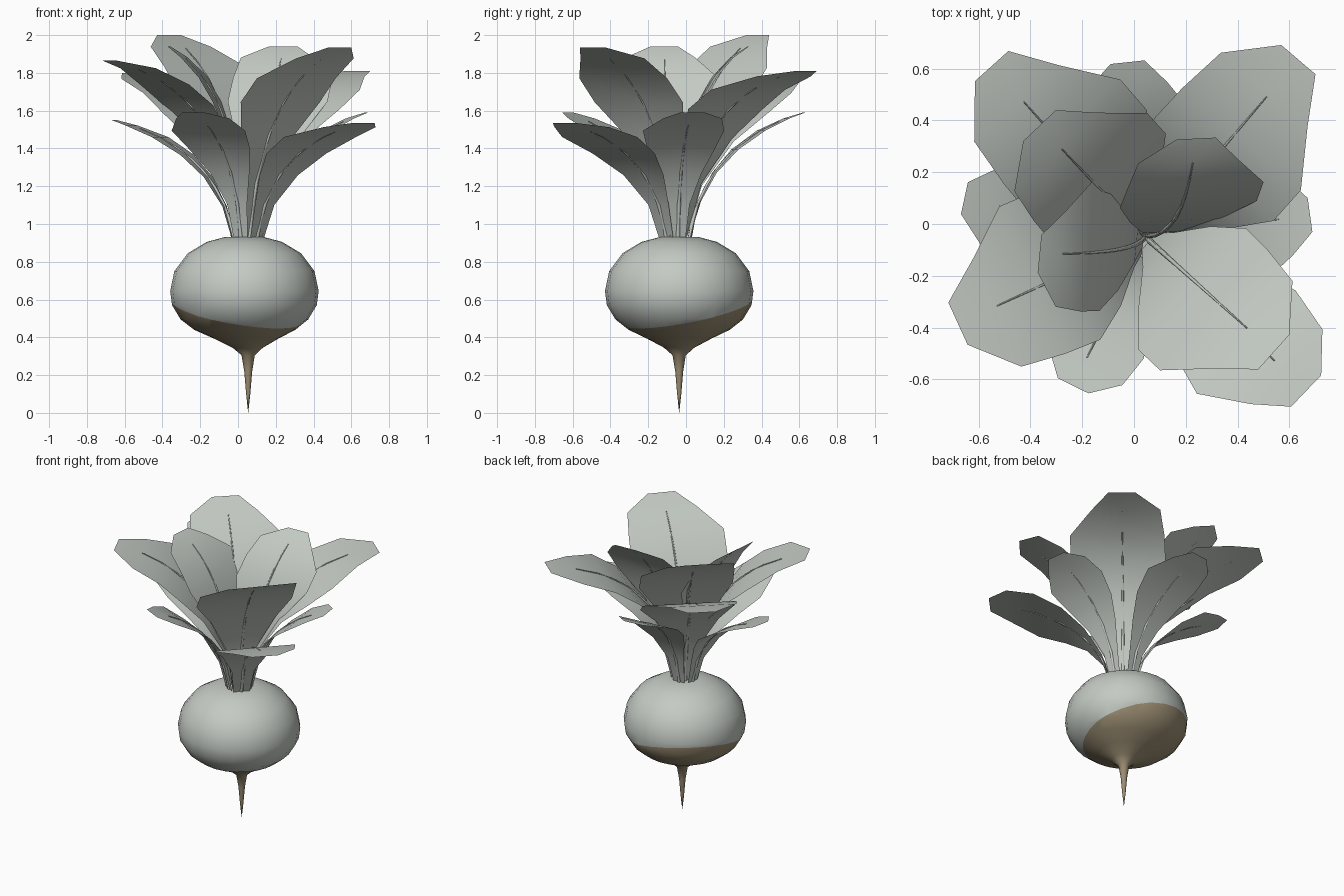
import bpy, bmesh, math
from mathutils import Vector

cube = bpy.data.objects.get("Cube")
if cube:
    bpy.data.objects.remove(cube, do_unlink=True)


def material(name, rgb):
    mat = bpy.data.materials.new(name)
    mat.use_nodes = True
    mat.diffuse_color = (*rgb, 1)
    mat.node_tree.nodes["Principled BSDF"].inputs["Base Color"].default_value = (*rgb, 1)
    return mat


PALE = material("pale_grey_green", (0.55, 0.59, 0.55))
EARTH = material("earthy_tan", (0.33, 0.27, 0.17))
CENTRE = Vector((0.034, -0.036, 0))
CROWN = Vector((0.047, -0.053, 0.91))


def add_object(name, data, *mats):
    for mat in mats:
        data.materials.append(mat)
    obj = bpy.data.objects.new(name, data)
    bpy.context.collection.objects.link(obj)
    return obj


def finish(name, bm, *mats):
    mesh = bpy.data.meshes.new(name)
    bm.to_mesh(mesh)
    bm.free()
    for poly in mesh.polygons:
        poly.use_smooth = True
    return add_object(name, mesh, *mats)


# Bulb and tapering tail root, turned from one profile
profile = [(0, 0.925), (0.1, 0.932), (0.2, 0.905), (0.3, 0.845), (0.371, 0.75),
           (0.393, 0.645), (0.383, 0.57), (0.338, 0.495), (0.268, 0.44), (0.17, 0.393),
           (0.08, 0.345), (0.035, 0.305), (0.021, 0.22), (0.011, 0.1), (0, 0)]
bm = bmesh.new()
ring = [bm.verts.new(CENTRE + Vector((r, 0, z))) for r, z in profile]
edges = [bm.edges.new(pair) for pair in zip(ring, ring[1:])]
bmesh.ops.spin(bm, geom=ring + edges, cent=CENTRE, axis=(0, 0, 1),
               angle=math.tau, steps=24, use_duplicate=False)
bmesh.ops.remove_doubles(bm, verts=bm.verts[:], dist=0.0005)
bmesh.ops.recalc_face_normals(bm, faces=bm.faces[:])
# The tail sits slightly off the bulb's axis
for vert in bm.verts:
    vert.co.x += 0.02 * min(1, max(0, (0.45 - vert.co.z) / 0.12))
# Slanted soil line: cut the bulb and colour everything beneath
line_point = CENTRE + Vector((0, 0, 0.52))
line_normal = Vector((0.17, -0.2, 1)).normalized()
bmesh.ops.bisect_plane(bm, geom=bm.verts[:] + bm.edges[:] + bm.faces[:],
                       plane_co=line_point, plane_no=line_normal)
for face in bm.faces:
    below = (face.calc_center_median() - line_point).dot(line_normal) < 0
    face.material_index = int(below)
finish("bulb", bm, PALE, EARTH)

# Lopsided blade outlines: position along the spine, left and right share of the half width
TALL = [(0, 0.13, 0.13), (0.2, 0.27, 0.29), (0.4, 0.62, 0.68), (0.57, 0.89, 1.07),
        (0.72, 0.87, 1.08), (0.88, 0.79, 0.63), (1, 0.28, 0.28)]
LOW = [(0, 0.18, 0.18), (0.2, 0.26, 0.27), (0.4, 0.5, 0.55), (0.58, 0.75, 0.88),
       (0.76, 0.9, 1.07), (0.91, 0.77, 0.66), (1, 0.3, 0.3)]

# Leaves: name, outline, tip, half width, foot distance from the crown, rise of the bend
leaves = [
    ("back_left_leaf", TALL, (0.635, 0.635, 1.81), 0.31, 0.035, 0.92),
    ("back_right_leaf", TALL, (-0.55, 0.61, 1.8), 0.31, 0.035, 0.9),
    ("front_right_leaf", TALL, (-0.68, -0.385, 1.865), 0.32, 0.03, 0.87),
    ("tall_back_leaf", TALL, (-0.365, 0.38, 2.0), 0.31, 0.015, 0.8),
    ("inner_back_leaf", TALL, (0.24, 0.33, 1.94), 0.27, 0.01, 0.8),
    ("tall_front_leaf", TALL, (0.54, -0.495, 1.935), 0.32, 0.015, 0.8),
    ("low_front_left_leaf", LOW, (0.665, -0.645, 1.535), 0.28, 0.07, 0.83),
    ("low_left_leaf", LOW, (0.68, 0.035, 1.59), 0.22, 0.07, 0.77),
    ("low_back_leaf", LOW, (-0.025, 0.625, 1.59), 0.22, 0.07, 0.77),
    ("low_right_leaf", LOW, (-0.655, 0.1, 1.55), 0.21, 0.07, 0.77),
    ("low_front_leaf", LOW, (-0.235, -0.625, 1.59), 0.22, 0.07, 0.77),
    ("inner_right_leaf", TALL, (-0.365, -0.115, 1.94), 0.26, 0.01, 0.8),
]
# The two inner leaves sweep sideways: bend position and blade heading
swept = {"inner_back_leaf": ((0.2, -0.05), (-0.05, 1, 0)),
         "inner_right_leaf": ((0.0, -0.12), (-1, 0.1, 0))}

ribs = bpy.data.curves.new("leaf_ribs", "CURVE")
ribs.dimensions = "3D"
ribs.bevel_depth = 0.012
ribs.bevel_resolution = 1
ribs.use_fill_caps = True

for name, outline, tip, half, inset, rise in leaves:
    tip = Vector(tip)
    out = Vector((tip.x - CROWN.x, tip.y - CROWN.y, 0)).normalized()
    foot = CROWN + out * inset
    bend = foot.lerp(tip, 0.12)
    heading = out
    if name in swept:
        bend.xy, heading = swept[name][0], Vector(swept[name][1]).normalized()
    bend.z = foot.z + rise * (tip.z - foot.z)
    side = Vector((-heading.y, heading.x, 0))

    def spine(t):
        return foot.lerp(bend, t).lerp(bend.lerp(tip, t), t)

    # Blade: two strips of faces either side of the spine
    bm = bmesh.new()
    rows = [[bm.verts.new(spine(t) + side * half * w) for w in (left, 0, -right)]
            for t, left, right in outline]
    for a, b in zip(rows, rows[1:]):
        for i in range(2):
            bm.faces.new((a[i], a[i + 1], b[i + 1], b[i]))
    finish(name, bm, PALE)

    # Tapering midrib along the spine
    steps = 9
    rib = ribs.splines.new("POLY")
    rib.points.add(steps - 1)
    for i, point in enumerate(rib.points):
        u = i / (steps - 1)
        point.co = (*spine(u * 0.87), 1)
        point.radius = 1 - 0.8 * u

add_object("leaf_ribs", ribs, PALE)
